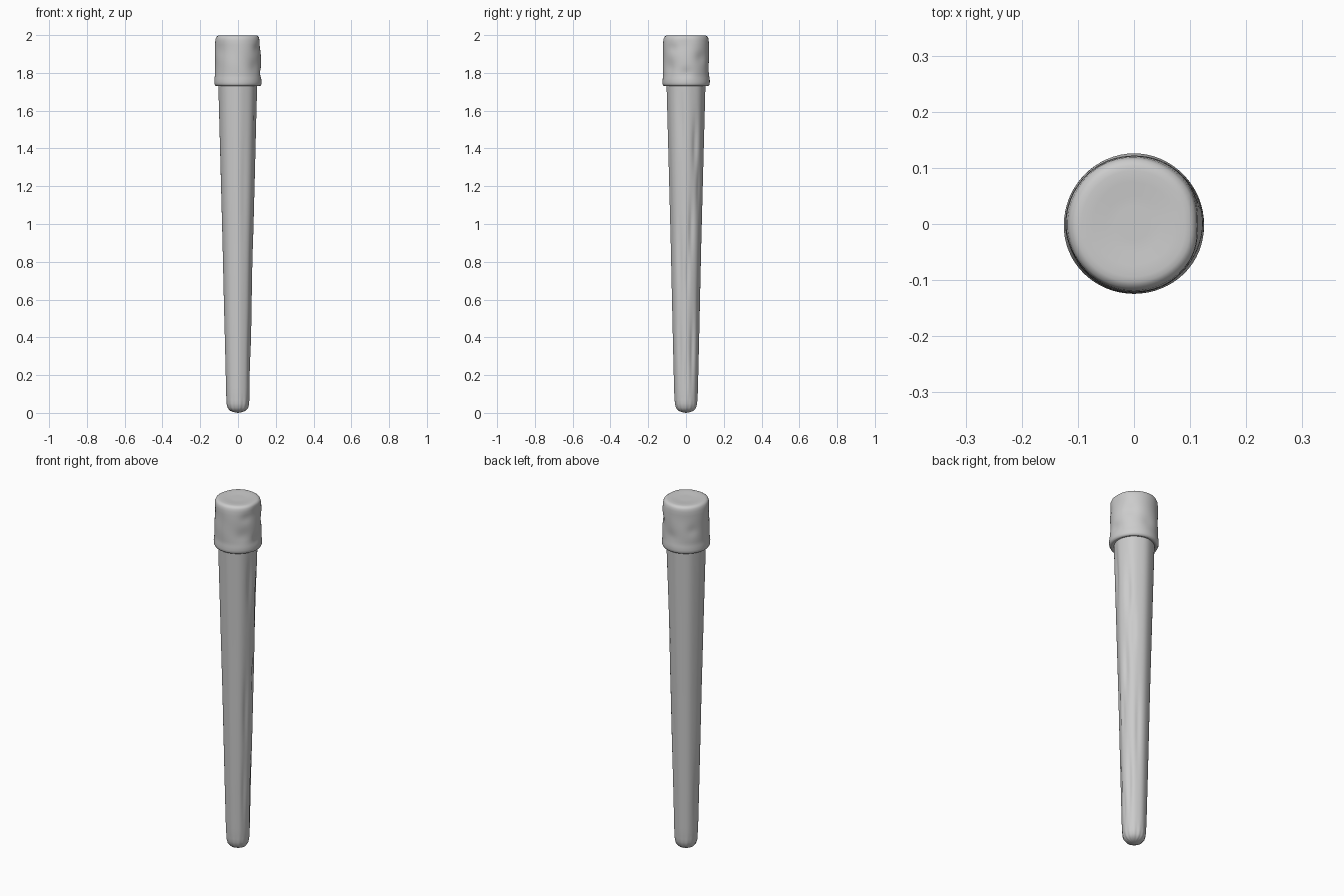
import bpy, bmesh, math

if "Cube" in bpy.data.objects:
    bpy.data.objects.remove(bpy.data.objects["Cube"])

SIDES = 64


def dent_depth(angle, z, dents):
    # Sum of soft hollows: (angle in degrees, z, half width in degrees, half height, depth)
    total = 0
    for a, dz, wa, wz, depth in dents:
        da = (math.degrees(angle) - a + 180) % 360 - 180
        total += depth * math.exp(-(da / wa) ** 2 - ((z - dz) / wz) ** 2)
    return total


def lathe(name, profile, step, dents, ripple):
    # Refine the profile so long walls can carry the hollows
    rings = [profile[0]]
    for (r0, z0), (r1, z1) in zip(profile, profile[1:]):
        n = max(1, math.ceil(math.hypot(r1 - r0, z1 - z0) / step))
        rings += [(r0 + (r1 - r0) * i / n, z0 + (z1 - z0) * i / n) for i in range(1, n + 1)]
    bm = bmesh.new()
    loops = []
    for r, z in rings:
        if r < 1e-6:
            loops.append([bm.verts.new((0, 0, z))])
            continue
        loop = []
        for i in range(SIDES):
            a = math.tau * i / SIDES
            rr = r * (1 - dent_depth(a, z, dents) + ripple(a, z))
            loop.append(bm.verts.new((rr * math.cos(a), rr * math.sin(a), z)))
        loops.append(loop)
    for lo, hi in zip(loops, loops[1:]):
        for i in range(SIDES):
            j = (i + 1) % SIDES
            if len(lo) == 1:
                bm.faces.new((lo[0], hi[j], hi[i]))
            elif len(hi) == 1:
                bm.faces.new((lo[i], lo[j], hi[0]))
            else:
                bm.faces.new((lo[i], lo[j], hi[j], hi[i]))
    bmesh.ops.recalc_face_normals(bm, faces=bm.faces)
    mesh = bpy.data.meshes.new(name)
    bm.to_mesh(mesh)
    bm.free()
    obj = bpy.data.objects.new(name, mesh)
    bpy.context.collection.objects.link(obj)
    mesh.shade_smooth()
    return obj


# Tapered shaft with a rounded, slightly fluted tip and long worn hollows
shaft_profile = [(0, 0.0), (0.022, 0.004), (0.041, 0.012), (0.053, 0.027),
                 (0.059, 0.05), (0.062, 0.11), (0.069, 0.4), (0.080, 0.9),
                 (0.093, 1.4), (0.102, 1.74)]
shaft_dents = [(32, 1.42, 9, 0.13, 0.08), (48, 1.2, 8, 0.12, 0.05),
               (20, 0.98, 9, 0.14, 0.08), (5, 0.74, 8, 0.12, 0.07),
               (30, 0.33, 10, 0.16, 0.09), (0, 0.2, 8, 0.1, 0.06),
               (-25, 0.8, 10, 0.2, 0.06), (-30, 0.35, 9, 0.16, 0.05),
               (-15, 1.55, 9, 0.14, 0.06), (65, 0.65, 9, 0.2, 0.05),
               (-70, 1.2, 10, 0.3, 0.02), (170, 0.3, 10, 0.2, 0.04)]


def shaft_ripple(a, z):
    tip = 0.03 * math.cos(14 * a) * math.exp(-(z / 0.06) ** 2)
    return tip + 0.010 * math.cos(8 * a) - 0.012 * math.cos(a)


lathe("shaft", shaft_profile, 0.025, shaft_dents, shaft_ripple)

# Thick end cap with a soft rim, a small lower lip and a dented wall
cap_profile = [(0.100, 1.735), (0.114, 1.73), (0.121, 1.733), (0.125, 1.742),
               (0.125, 1.76), (0.1225, 1.785), (0.122, 1.88), (0.121, 1.96),
               (0.119, 1.98), (0.114, 1.992), (0.104, 1.998), (0.085, 1.999),
               (0.04, 1.996), (0, 1.996)]
cap_dents = [(0, 1.97, 22, 0.05, 0.06), (0, 1.80, 15, 0.025, 0.05),
             (40, 1.88, 16, 0.03, 0.05), (-45, 1.83, 16, 0.035, 0.035),
             (-35, 1.93, 14, 0.025, 0.035), (85, 1.82, 16, 0.03, 0.03),
             (140, 1.86, 14, 0.03, 0.04), (215, 1.92, 18, 0.04, 0.025)]


def cap_ripple(a, z):
    return 0.008 * math.sin(3 * a + 9 * z) * math.sin(40 * z)


lathe("end_cap", cap_profile, 0.012, cap_dents, cap_ripple)
